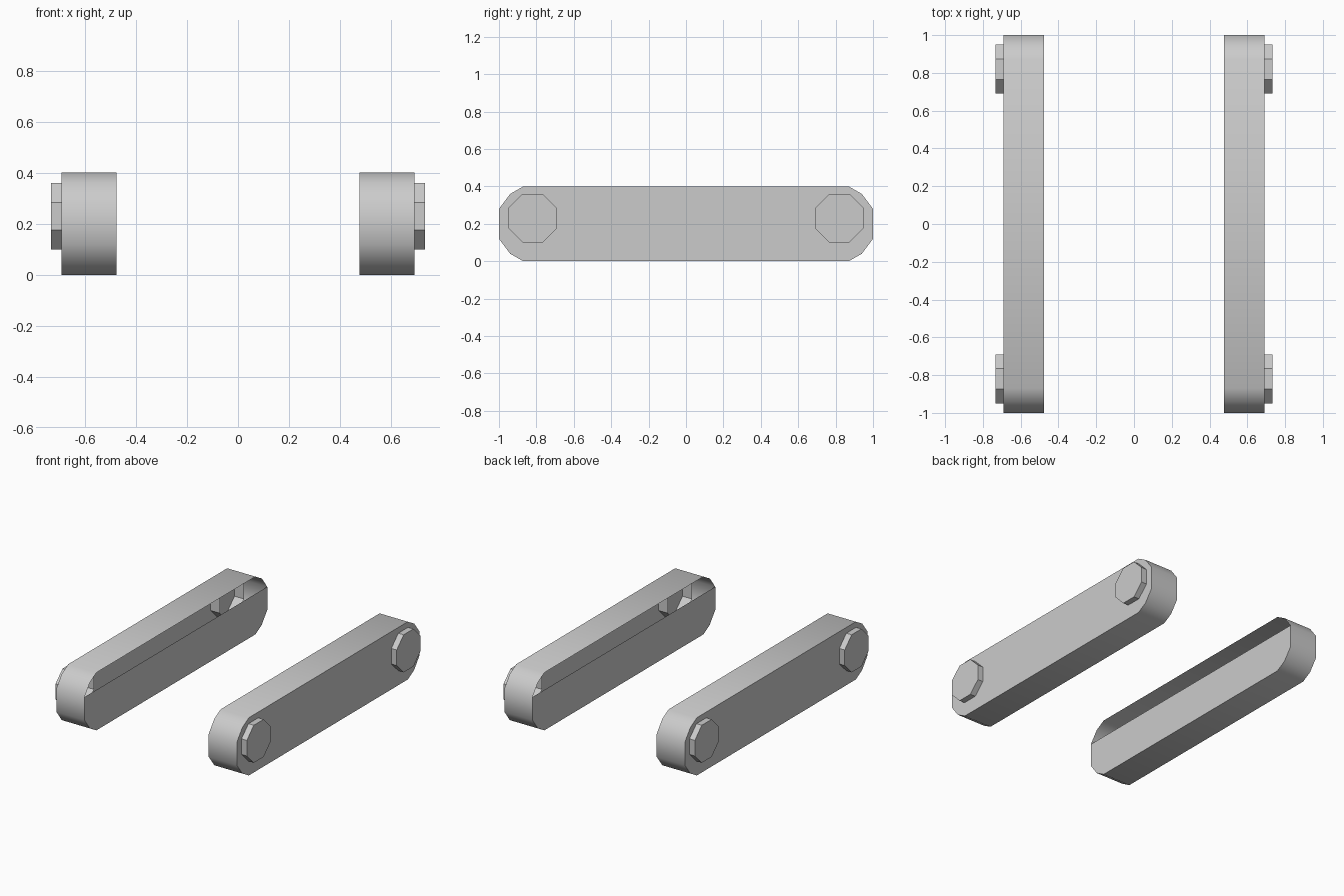
import bpy, bmesh, math

if "Cube" in bpy.data.objects:
    bpy.data.objects.remove(bpy.data.objects["Cube"])

X_IN, X_OUT = 0.476, 0.692
# Rounded-end side profile in (y, z), upper half first, then lower half
UPPER = [(1, .28), (.94, .36), (.87, .4), (-.87, .4), (-.94, .36), (-1, .28)]
LOWER = [(-1, .12), (-.94, .04), (-.87, 0), (.87, 0), (.94, .04), (1, .12)]


def finish(name, bm):
    mesh = bpy.data.meshes.new(name)
    bm.to_mesh(mesh)
    bm.free()
    ob = bpy.data.objects.new(name, mesh)
    bpy.context.collection.objects.link(ob)
    return ob


def prism(bm, profile, x_far, x_near):
    """Loop of side walls plus a cap at x_far; returns both vertex rings."""
    far = [bm.verts.new((x_far, y, z)) for y, z in profile]
    near = [bm.verts.new((x_near, y, z)) for y, z in profile]
    n = len(profile)
    for i in range(n):
        j = (i + 1) % n
        bm.faces.new((far[i], far[j], near[j], near[i]))
    bm.faces.new(far)
    return far, near


def track(name, side):
    # Shell with closed outer plate; inner plate leaves the top strip open
    bm = bmesh.new()
    far, near = prism(bm, UPPER + LOWER, side * X_OUT, side * X_IN)
    bm.faces.new(near[5:] + near[:1])
    bmesh.ops.recalc_face_normals(bm, faces=bm.faces)
    ob = finish(name, bm)
    bpy.ops.object.select_all(action='DESELECT')
    ob.select_set(True)
    bpy.context.view_layer.objects.active = ob
    bpy.ops.object.shade_smooth_by_angle(angle=math.radians(60))


def hub(name, side, y):
    # Octagonal cup through the outer plate, open towards the inside
    r = .13 / math.cos(math.pi / 8)
    ring = [(y + r * math.cos((k + .5) * math.pi / 4),
             .23 + r * math.sin((k + .5) * math.pi / 4)) for k in range(8)]
    bm = bmesh.new()
    prism(bm, ring, side * .733, side * .62)
    bmesh.ops.recalc_face_normals(bm, faces=bm.faces)
    finish(name, bm)


for side, label in ((-1, "left"), (1, "right")):
    track(label + "_track", side)
    hub(label + "_front_hub", side, -.82)
    hub(label + "_rear_hub", side, .82)
